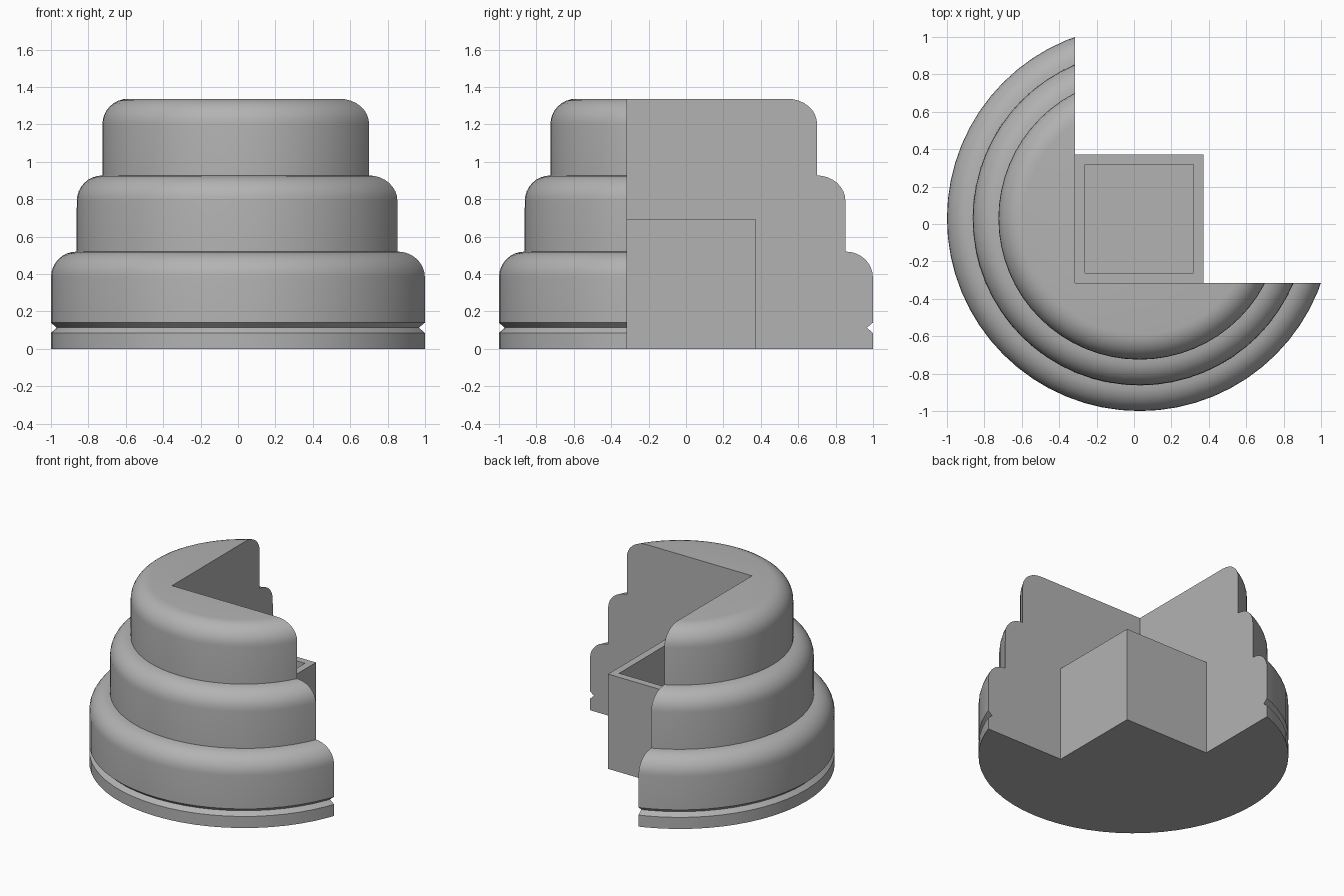
import bpy
import bmesh
from math import cos, sin, pi, radians
from mathutils import Matrix, Vector

cube = bpy.data.objects.get("Cube")
if cube:
    bpy.data.objects.remove(cube, do_unlink=True)

CENTRE = 0.03      # axis of the round body, in x and y
CUT = -0.315       # planes of the open quarter
BOX_END = 0.372    # outer faces of the box
BOX_TOP = 0.695
WALL = 0.075
FILLET = 0.137

grey = bpy.data.materials.new("plain grey")
grey.use_nodes = True
grey.diffuse_color = (0.45, 0.45, 0.45, 1)
grey.node_tree.nodes["Principled BSDF"].inputs["Base Color"].default_value = grey.diffuse_color


def add_object(name, bm):
    bmesh.ops.recalc_face_normals(bm, faces=bm.faces[:])
    mesh = bpy.data.meshes.new(name)
    bm.to_mesh(mesh)
    bm.free()
    mesh.materials.append(grey)
    obj = bpy.data.objects.new(name, mesh)
    bpy.context.collection.objects.link(obj)
    return obj


def block(low, high):
    low, high = Vector(low), Vector(high)
    bm = bmesh.new()
    bmesh.ops.create_cube(bm, size=1, matrix=Matrix.Translation((low + high) / 2)
                          @ Matrix.Diagonal((*(high - low), 1)))
    return bm


# Stepped body: base with a V groove, then three tiers with rounded shoulders
tiers = [(1.03, 0.52), (0.892, 0.927), (0.755, 1.337)]
profile = [(1.03, 0), (1.03, 0.085), (1.0, 0.113), (1.03, 0.14)]
for radius, top in tiers:
    for i in range(9):
        a = i / 8 * pi / 2
        profile.append((radius - FILLET * (1 - cos(a)), top - FILLET * (1 - sin(a))))

bm = bmesh.new()
verts = [bm.verts.new((CENTRE + r, CENTRE, z)) for r, z in profile]
edges = [bm.edges.new(pair) for pair in zip(verts, verts[1:])]
bmesh.ops.spin(bm, geom=verts + edges, cent=(CENTRE, CENTRE, 0), axis=(0, 0, 1),
               angle=2 * pi, steps=64)
bmesh.ops.remove_doubles(bm, verts=bm.verts[:], dist=0.0005)
bmesh.ops.holes_fill(bm, edges=[e for e in bm.edges if e.is_boundary], sides=0)
body = add_object("stepped_body", bm)

# Remove one quarter of the body
cutter = add_object("quarter_cutter", block((CUT, CUT, -1), (2, 2, 2)))
cutter.hide_render = True
cutter.hide_set(True)
mod = body.modifiers.new("open quarter", 'BOOLEAN')
mod.operation = 'DIFFERENCE'
mod.solver = 'EXACT'
mod.object = cutter
bpy.context.view_layer.update()
cut_mesh = bpy.data.meshes.new_from_object(
    body.evaluated_get(bpy.context.evaluated_depsgraph_get()))
body.modifiers.clear()
body.data = cut_mesh
bpy.data.objects.remove(cutter, do_unlink=True)
cut_mesh.shade_smooth()
cut_mesh.set_sharp_from_angle(angle=radians(30))

# Open-topped square box in the corner of the cut
bm = block((CUT, CUT, 0), (BOX_END, BOX_END, BOX_TOP))
bm.normal_update()
top = max(bm.faces, key=lambda f: f.calc_center_median().z)
bmesh.ops.inset_region(bm, faces=[top], thickness=WALL)
floor = bmesh.ops.extrude_discrete_faces(bm, faces=[top])["faces"][0]
bmesh.ops.translate(bm, verts=floor.verts[:], vec=(0, 0, WALL - BOX_TOP))
add_object("corner_box", bm)
